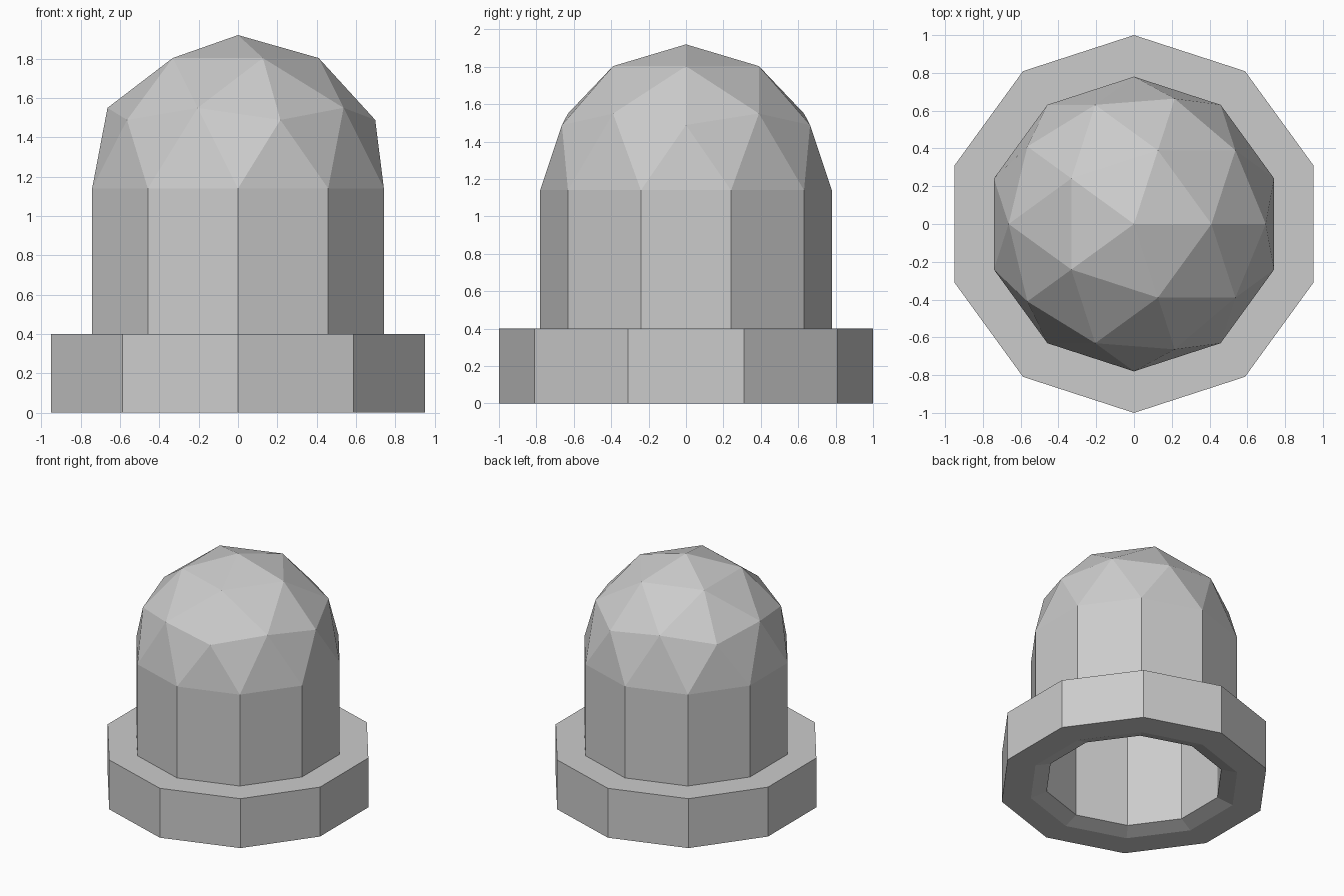
import bpy
import bmesh
from math import pi, cos, sin
from mathutils import Matrix

SIDES = 10
OUTER, INNER = 0.78, 0.66     # shell radii
SHOULDER = 1.14               # where the barrel meets the dome

cube = bpy.data.objects.get("Cube")
if cube:
    bpy.data.objects.remove(cube, do_unlink=True)

grey = bpy.data.materials.new("plain_grey")
grey.use_nodes = True
colour = (0.6, 0.6, 0.6, 1)
grey.diffuse_color = colour
grey.node_tree.nodes["Principled BSDF"].inputs["Base Color"].default_value = colour


def make_object(name, bm):
    mesh = bpy.data.meshes.new(name)
    bm.to_mesh(mesh)
    bm.free()
    mesh.materials.append(grey)
    obj = bpy.data.objects.new(name, mesh)
    bpy.context.collection.objects.link(obj)
    return obj


def turned(name, profile):
    """Sweep a (radius, height) profile around z with flat sides."""
    bm = bmesh.new()
    angles = [pi / 2 + 2 * pi * i / SIDES for i in range(SIDES)]
    rings = [[bm.verts.new((r * cos(a), r * sin(a), z)) for a in angles]
             for r, z in profile]
    for low, high in zip(rings, rings[1:]):
        for i in range(SIDES):
            j = (i + 1) % SIDES
            bm.faces.new((low[i], low[j], high[j], high[i]))
    return make_object(name, bm)


def dome(name, radius, inward=False):
    """Upper half of a faceted ball resting on the shoulder."""
    bm = bmesh.new()
    bmesh.ops.create_icosphere(bm, subdivisions=2, radius=radius)
    below = [v for v in bm.verts if v.co.z < -0.01]
    bmesh.ops.delete(bm, geom=below, context='VERTS')
    if inward:
        bmesh.ops.reverse_faces(bm, faces=bm.faces[:])
    bm.transform(Matrix.Translation((0, 0, SHOULDER)))
    return make_object(name, bm)


# Wide foot ring
turned("base_flange", [(OUTER, 0), (1, 0), (1, 0.4), (OUTER, 0.4)])

# Straight outer wall
turned("barrel", [(OUTER, 0.4), (OUTER, SHOULDER)])

# Hollow inside with a sloped lip at the opening
turned("bore", [(INNER, SHOULDER), (INNER, 0.04), (OUTER, 0)])

# Rounded cap, outside and inside
dome("dome", OUTER)
dome("dome_lining", INNER, inward=True)
